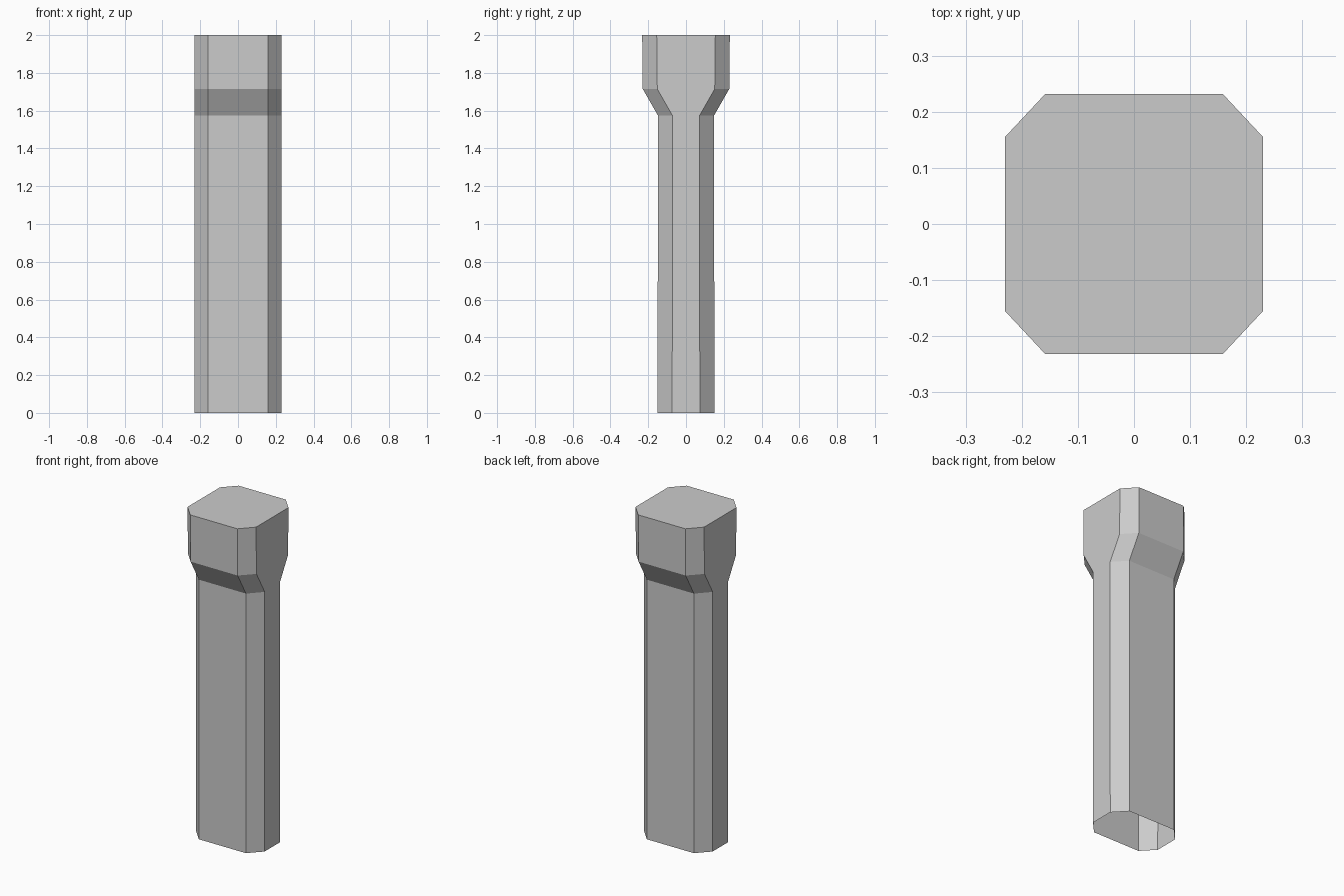
import bpy, bmesh

if "Cube" in bpy.data.objects:
    bpy.data.objects.remove(bpy.data.objects["Cube"])

HALF_X, FLAT_X = 0.23, 0.158   # half width and half length of the front flat
CHAMFER_Y = 0.077              # corner cut in depth

# (height, half depth): straight shaft flaring front and back into a head
LEVELS = [(0.0, 0.15), (1.575, 0.149), (1.715, 0.229), (2.0, 0.232)]


def octagon(bm, z, half_y):
    flat_y = half_y - CHAMFER_Y
    pts = [(HALF_X, -flat_y), (HALF_X, flat_y), (FLAT_X, half_y), (-FLAT_X, half_y),
           (-HALF_X, flat_y), (-HALF_X, -flat_y), (-FLAT_X, -half_y), (FLAT_X, -half_y)]
    return [bm.verts.new((x, y, z)) for x, y in pts]


# Pillar: chamfered rings joined upward, closed on top and open underneath
bm = bmesh.new()
rings = [octagon(bm, z, hy) for z, hy in LEVELS]
for low, high in zip(rings, rings[1:]):
    for i in range(8):
        j = (i + 1) % 8
        bm.faces.new((low[i], low[j], high[j], high[i]))
bm.faces.new(rings[-1])

mesh = bpy.data.meshes.new("pillar")
bm.to_mesh(mesh)
bm.free()
bpy.context.collection.objects.link(bpy.data.objects.new("pillar", mesh))
